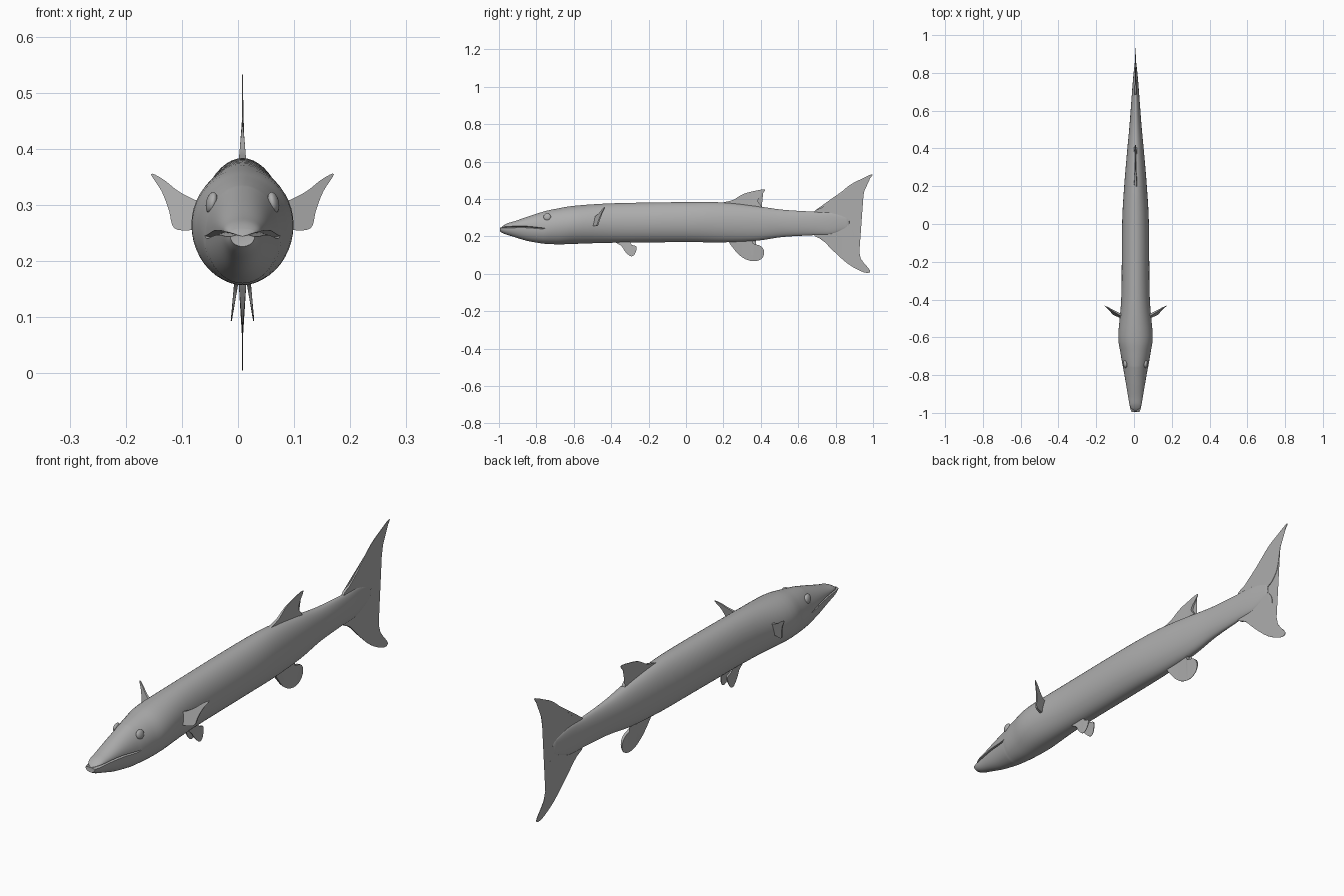
import bpy, bmesh, math
from mathutils import Vector

if "Cube" in bpy.data.objects:
    bpy.data.objects.remove(bpy.data.objects["Cube"])

CX = 0.008  # the fish's middle plane

grey = bpy.data.materials.new("fish grey")
grey.diffuse_color = (0.42, 0.42, 0.42, 1)
grey.use_nodes = True
grey.node_tree.nodes["Principled BSDF"].inputs["Base Color"].default_value = grey.diffuse_color


def finish(name, bm, angle=40):
    bmesh.ops.recalc_face_normals(bm, faces=bm.faces)
    me = bpy.data.meshes.new(name)
    bm.to_mesh(me)
    bm.free()
    ob = bpy.data.objects.new(name, me)
    bpy.context.collection.objects.link(ob)
    me.materials.append(grey)
    bpy.ops.object.select_all(action='DESELECT')
    ob.select_set(True)
    bpy.context.view_layer.objects.active = ob
    bpy.ops.object.shade_smooth_by_angle(angle=math.radians(angle))
    return ob


def spline(p0, p1, p2, p3, t):
    """Catmull-Rom point between p1 and p2."""
    return [0.5 * (2*b + (c-a)*t + (2*a-5*b+4*c-d)*t*t + (3*b-a-3*c+d)*t**3)
            for a, b, c, d in zip(p0, p1, p2, p3)]


# Body stations: y, half width, top, bottom, height of widest line / mouth, mouth groove depth
STATIONS = [
    (-0.995, 0.022, 0.257, 0.226, 0.247, 0.012),
    (-0.97, 0.030, 0.266, 0.213, 0.248, 0.014),
    (-0.92, 0.038, 0.280, 0.197, 0.250, 0.014),
    (-0.85, 0.050, 0.304, 0.176, 0.250, 0.014),
    (-0.77, 0.064, 0.330, 0.162, 0.243, 0.010),
    (-0.745, 0.069, 0.337, 0.160, 0.246, 0.0),
    (-0.68, 0.080, 0.350, 0.157, 0.256, 0.0),
    (-0.59, 0.091, 0.364, 0.160, 0.265, 0.0),
    (-0.38, 0.075, 0.377, 0.166, 0.272, 0.0),
    (0.0, 0.071, 0.383, 0.169, 0.276, 0.0),
    (0.20, 0.060, 0.381, 0.168, 0.275, 0.0),
    (0.38, 0.045, 0.361, 0.177, 0.272, 0.0),
    (0.52, 0.032, 0.342, 0.197, 0.270, 0.0),
    (0.68, 0.020, 0.332, 0.206, 0.269, 0.0),
    (0.78, 0.012, 0.327, 0.212, 0.270, 0.0),
    (0.87, 0.002, 0.300, 0.250, 0.275, 0.0),
]


def ring_points(st, n=11):
    y, w, top, bot, mid, groove = st
    groove = max(groove, 0) if y < -0.745 else 0
    gap = groove * 0.3
    right = []
    for i in range(n + 1):                      # upper half, crown to lip
        a = math.pi / 2 * i / n
        right.append((w * math.sin(a), mid + gap + (top - mid - gap) * math.cos(a)))
    right.append((w - groove, mid))             # mouth crease
    for i in range(n + 1):                      # lower half, lip to belly
        a = math.pi / 2 * i / n
        right.append((w * 0.98 ** (gap > 0) * math.cos(a), mid - gap - (mid - gap - bot) * math.sin(a)))
    left = [(-x, z) for x, z in right[-2:0:-1]]
    pts = []
    for x, z in right + left:
        # the lower jaw juts out past the upper one
        shift = 0.018 * max(0, (-0.95 - y) / 0.045) * (1 if z > mid else 0)
        pts.append((CX + x, y + shift, z))
    return pts


def build_body():
    bm = bmesh.new()
    rings, last = [], len(STATIONS) - 1
    for i in range(last):
        p = [STATIONS[min(max(i + k, 0), last)] for k in (-1, 0, 1, 2)]
        for s in range(4):
            rings.append(spline(*p, s / 4))
    rings.append(STATIONS[-1])
    loops = [[bm.verts.new(c) for c in ring_points(r)] for r in rings]
    for a, b in zip(loops, loops[1:]):
        for k in range(len(a)):
            j = (k + 1) % len(a)
            bm.faces.new((a[k], a[j], b[j], b[k]))
    # rounded nose and closed tail
    for loop, dy in ((loops[0], -0.005), (loops[-1], 0.004)):
        c = sum((v.co for v in loop), Vector()) / len(loop)
        cv = bm.verts.new(c + Vector((0, dy, 0)))
        for k in range(len(loop)):
            bm.faces.new((loop[k], loop[(k + 1) % len(loop)], cv))
    bmesh.ops.remove_doubles(bm, verts=bm.verts, dist=0.00005)
    finish("body", bm)


def build_fin(name, outline, place, thick, steps=4):
    """Thin fin: smoothed closed outline, both skins and a rim.
    place(u, v, s) gives the 3D point offset by s; thick(u, v) the half thickness."""
    n = len(outline)
    pts = []
    for i in range(n):
        p = [outline[(i + k) % n] for k in (-1, 0, 1, 2)]
        pts += [spline(*p, s / steps) for s in range(steps)]
    bm = bmesh.new()
    skins = [[bm.verts.new(place(u, v, side * thick(u, v))) for u, v in pts] for side in (1, -1)]
    m = len(pts)
    for k in range(m):
        j = (k + 1) % m
        bm.faces.new((skins[0][k], skins[0][j], skins[1][j], skins[1][k]))
    caps = [bm.faces.new(s) for s in skins]
    bmesh.ops.triangulate(bm, faces=caps)
    finish(name, bm, 30)


def upright(u, v, s):
    return (CX + s, u, v)


build_body()

# Tail fin, thick at the root and sharp at the tips
build_fin("tail_fin", [
    (0.68, 0.325), (0.74, 0.36), (0.80, 0.41), (0.87, 0.47), (0.93, 0.503), (0.998, 0.532),
    (0.963, 0.48), (0.945, 0.40), (0.93, 0.34), (0.90, 0.30), (0.865, 0.28), (0.86, 0.268),
    (0.895, 0.228), (0.905, 0.16), (0.935, 0.08), (0.985, 0.015), (0.95, 0.008),
    (0.87, 0.05), (0.79, 0.12), (0.73, 0.18), (0.68, 0.215)],
    upright, lambda u, v: max(0.001, 0.006 - 0.02 * max(0, u - 0.68) - 0.01 * abs(v - 0.27)))

# Dorsal fin
build_fin("dorsal_fin", [
    (0.19, 0.375), (0.25, 0.394), (0.30, 0.423), (0.35, 0.439), (0.422, 0.45),
    (0.393, 0.41), (0.385, 0.385), (0.405, 0.357), (0.38, 0.34), (0.27, 0.35)],
    upright, lambda u, v: max(0.001, 0.008 - 0.09 * max(0, v - 0.365)))

# Anal fin
build_fin("anal_fin", [
    (0.23, 0.175), (0.25, 0.14), (0.285, 0.10), (0.325, 0.075), (0.37, 0.067), (0.407, 0.083),
    (0.418, 0.118), (0.40, 0.148), (0.355, 0.165), (0.37, 0.195), (0.27, 0.195)],
    upright, lambda u, v: max(0.001, 0.008 - 0.08 * max(0, 0.175 - v)))

for side, label in ((1, "right"), (-1, "left")):
    # Pelvic fins, splayed slightly outwards
    build_fin("pelvic_fin_" + label, [
        (-0.375, 0.17), (-0.345, 0.148), (-0.325, 0.118), (-0.297, 0.094), (-0.275, 0.103),
        (-0.264, 0.143), (-0.29, 0.155), (-0.31, 0.175)],
        lambda u, v, s: (CX + side * (0.010 + (0.17 - v) * 0.13) + s, u, v),
        lambda u, v: max(0.001, 0.004 - 0.05 * max(0, 0.165 - v)))

    # Pectoral fins, swept out, back and up
    build_fin("pectoral_fin_" + label, [
        (0.060, 0.300), (0.085, 0.309), (0.115, 0.325), (0.142, 0.346), (0.163, 0.355),
        (0.144, 0.324), (0.131, 0.290), (0.122, 0.259), (0.092, 0.255), (0.062, 0.262)],
        lambda u, v, s: (CX + side * u, -0.50 + 0.4 * (u - 0.06) + 0.25 * (v - 0.255) + s, v),
        lambda u, v: max(0.001, 0.007 - 0.06 * max(0, u - 0.07)))

    # Eyes
    bm = bmesh.new()
    bmesh.ops.create_uvsphere(bm, u_segments=20, v_segments=12, radius=0.02)
    for v in bm.verts:
        v.co = Vector((CX + side * (0.055 + v.co.x * 0.5 + v.co.y * 0.1 - v.co.z * 0.15),
                       -0.742 + v.co.y, 0.304 + v.co.z * 0.95))
    finish("eye_" + label, bm)
